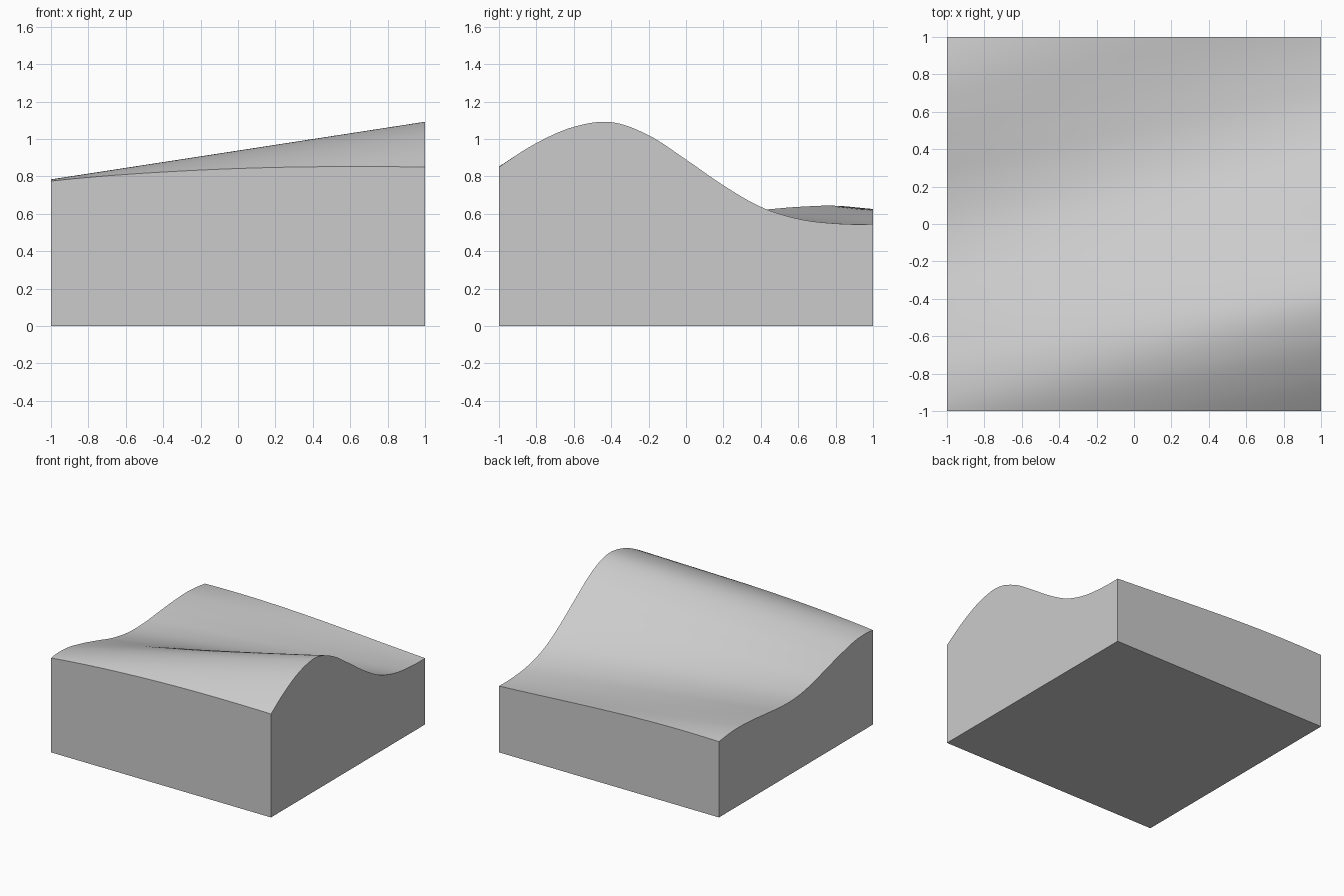
import bpy, bmesh, math

cube = bpy.data.objects.get("Cube")
if cube:
    bpy.data.objects.remove(cube, do_unlink=True)

STEPS = 80      # top surface resolution
SHEAR = 0.22    # sideways drift of the wave from the middle to each side
SPACING = 0.2   # distance between profile heights

# Wave heights at evenly spaced y, one profile per side
LOW_START, LOW = -1.6, [.48, .595, .705, .775, .78, .742, .69, .635,
                        .603, .602, .62, .637, .643, .622, .58]
HIGH_START, HIGH = -1.2, [.70, .85, .978, 1.065, 1.09, 1.02, .89, .752,
                          .637, .573, .548, .545, .565, .60, .64]


def spline(heights, start, y):
    """Smooth curve through evenly spaced heights."""
    u = (y - start) / SPACING
    i = min(max(math.floor(u), 1), len(heights) - 3)
    t = u - i
    a, b, c, d = heights[i - 1:i + 3]
    return b + t / 2 * (c - a + t * (2*a - 5*b + 4*c - d + t * (3*(b - c) + d - a)))


def wave_height(x, y):
    """Straight slanted rulings between the two side profiles."""
    w = y - SHEAR * x
    k = (x + 1) / 2
    low = spline(LOW, LOW_START, w - SHEAR)
    high = spline(HIGH, HIGH_START, w + SHEAR)
    return low + (high - low) * k


# Wavy top surface
bm = bmesh.new()
bmesh.ops.create_grid(bm, x_segments=STEPS, y_segments=STEPS, size=1)
for v in bm.verts:
    v.co.z = wave_height(v.co.x, v.co.y)

# Straight walls and flat base
rim = [e for e in bm.edges if e.is_boundary]
walls = bmesh.ops.extrude_edge_only(bm, edges=rim)["geom"]
for v in walls:
    if isinstance(v, bmesh.types.BMVert):
        v.co.z = 0
bmesh.ops.contextual_create(bm, geom=[e for e in bm.edges if e.is_boundary])
bmesh.ops.recalc_face_normals(bm, faces=bm.faces)

mesh = bpy.data.meshes.new("wavy_block")
bm.to_mesh(mesh)
bm.free()
block = bpy.data.objects.new("wavy_block", mesh)
bpy.context.collection.objects.link(block)

# Plain grey
grey = bpy.data.materials.new("light_grey")
grey.use_nodes = True
colour = (0.6, 0.6, 0.6, 1)
grey.diffuse_color = colour
for node in grey.node_tree.nodes:
    if node.type == 'BSDF_PRINCIPLED':
        node.inputs["Base Color"].default_value = colour
mesh.materials.append(grey)

bpy.ops.object.select_all(action='DESELECT')
block.select_set(True)
bpy.context.view_layer.objects.active = block
bpy.ops.object.shade_smooth_by_angle(angle=math.radians(30))
